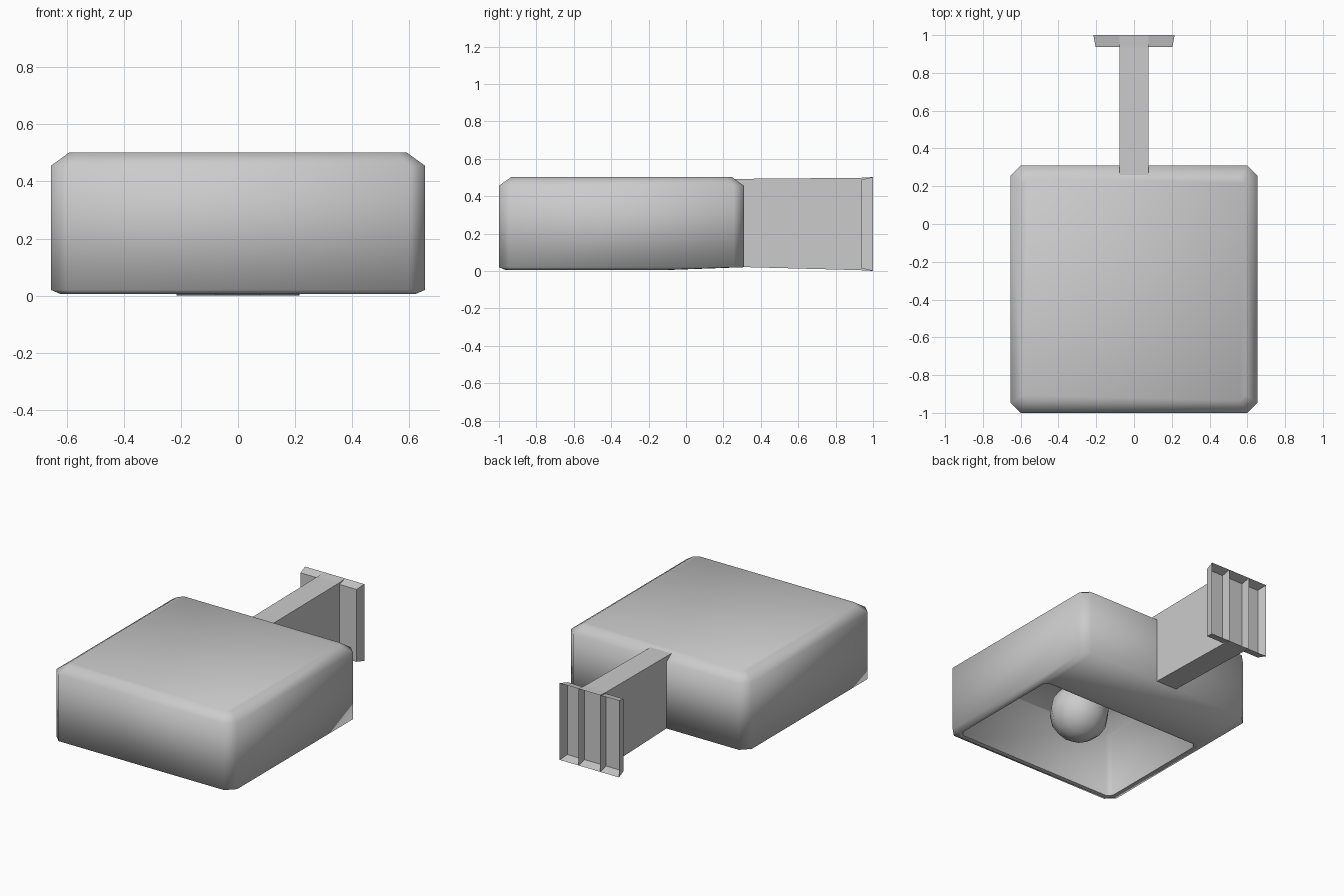
import bpy, bmesh

if "Cube" in bpy.data.objects:
    bpy.data.objects.remove(bpy.data.objects["Cube"])


def finish(name, bm, smooth=False):
    bm.normal_update()
    for f in bm.faces:
        f.smooth = smooth
    me = bpy.data.meshes.new(name)
    bm.to_mesh(me)
    bm.free()
    ob = bpy.data.objects.new(name, me)
    bpy.context.collection.objects.link(ob)
    return ob


def ring(bm, hx, y0, y1, z, c, z_back=None):
    """Chamfered rectangle of verts, counter-clockwise from above."""
    zb = z if z_back is None else z_back
    pts = [(-hx + c, y0, z), (hx - c, y0, z), (hx, y0 + c, z), (hx, y1 - c, zb),
           (hx - c, y1, zb), (-hx + c, y1, zb), (-hx, y1 - c, zb), (-hx, y0 + c, z)]
    return [bm.verts.new(p) for p in pts]


def bridge(bm, a, b):
    n = len(a)
    for i in range(n):
        j = (i + 1) % n
        bm.faces.new((a[i], a[j], b[j], b[i]))


def loft(bm, stations):
    """Rectangular sections along y: (y, half_width, z_low, z_high)."""
    rings = [[bm.verts.new(p) for p in ((-w, y, lo), (w, y, lo), (w, y, hi), (-w, y, hi))]
             for y, w, lo, hi in stations]
    for a, b in zip(rings, rings[1:]):
        bridge(bm, a, b)
    return rings


# Box shade: outer skin, bottom lip and hollow cavity as successive rings
bm = bmesh.new()
rings = [
    ring(bm, 0.59, -0.935, 0.245, 0.502, 0.03),
    ring(bm, 0.655, -1.0, 0.31, 0.455, 0.055),
    ring(bm, 0.655, -1.0, 0.31, 0.02, 0.055),
    ring(bm, 0.62, -0.965, -0.10, 0.005, 0.04),
    ring(bm, 0.60, -0.945, -0.12, 0.008, 0.03),
    ring(bm, 0.56, -0.905, -0.16, 0.40, 0.03),
]
bm.faces.new(rings[0])
for upper, lower in zip(rings, rings[1:]):
    bridge(bm, lower, upper)
bm.faces.new(rings[-1][::-1])
for r in rings[3:5]:
    for i in range(8):
        bm.edges.get((r[i], r[(i + 1) % 8])).smooth = False
finish("lamp_shade", bm, True)

# Bulb and its socket inside the shade
bpy.ops.mesh.primitive_uv_sphere_add(segments=10, ring_count=8, radius=0.185,
                                     location=(0, -0.52, 0.192))
bpy.context.object.name = "bulb"
bpy.ops.object.shade_smooth()
bpy.ops.mesh.primitive_cylinder_add(vertices=10, radius=0.09, depth=0.08,
                                    location=(0, -0.52, 0.37))
bpy.context.object.name = "bulb_socket"
bpy.ops.object.shade_smooth_by_angle()

# Bracket arm: slightly tapered bar, its side walls run on to the wall as ribs
bm = bmesh.new()
rings = loft(bm, [(0.26, 0.076, 0.022, 0.492), (0.935, 0.078, 0.004, 0.498),
                  (1.0, 0.078, 0.0, 0.502)])
bm.faces.new(rings[0])
finish("bracket_arm", bm)

# Wall plate: flared shallow tray, open towards the wall
bm = bmesh.new()
rings = loft(bm, [(0.937, 0.203, 0.014, 0.488), (1.0, 0.215, 0.0, 0.502)])
bm.faces.new(rings[0])
finish("wall_plate", bm)
